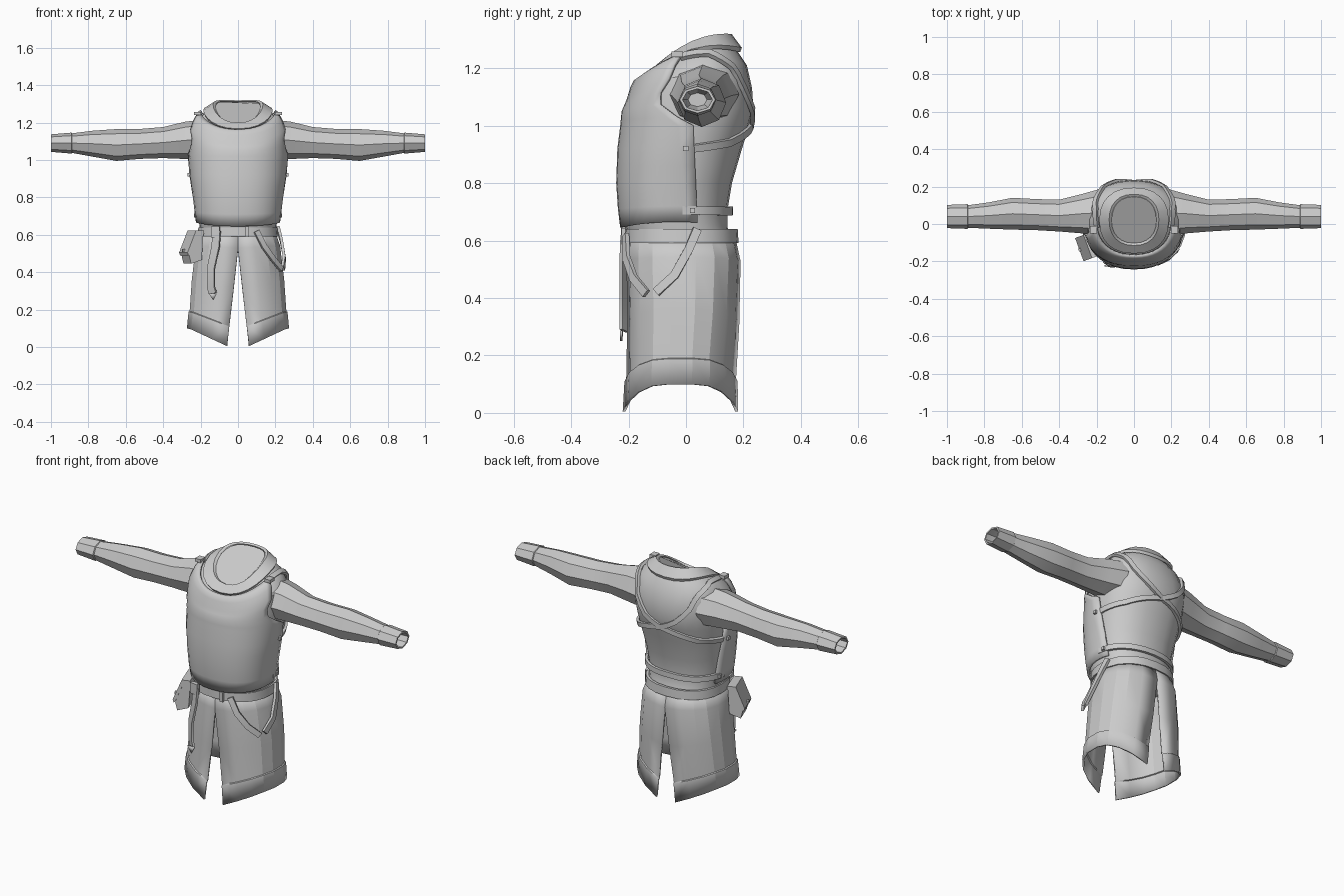
import bpy, bmesh, math
from mathutils import Vector, Matrix

if "Cube" in bpy.data.objects:
    bpy.data.objects.remove(bpy.data.objects["Cube"])

cloth = bpy.data.materials.new("plain grey")
cloth.diffuse_color = (0.6, 0.6, 0.6, 1)
cloth.use_nodes = True
cloth.node_tree.nodes["Principled BSDF"].inputs["Base Color"].default_value = cloth.diffuse_color


def make(name, verts, faces, thick=0, angle=30):
    me = bpy.data.meshes.new(name)
    me.from_pydata([tuple(v) for v in verts], [], faces)
    bm = bmesh.new()
    bm.from_mesh(me)
    bmesh.ops.remove_doubles(bm, verts=bm.verts, dist=0.0005)
    bmesh.ops.recalc_face_normals(bm, faces=bm.faces)
    bm.to_mesh(me)
    bm.free()
    ob = bpy.data.objects.new(name, me)
    bpy.context.collection.objects.link(ob)
    me.materials.append(cloth)
    if thick:
        m = ob.modifiers.new("thickness", 'SOLIDIFY')
        m.thickness = thick
        m.offset = -1
    bpy.ops.object.select_all(action='DESELECT')
    ob.select_set(True)
    bpy.context.view_layer.objects.active = ob
    bpy.ops.object.shade_smooth_by_angle(angle=math.radians(angle))
    return ob


def grid(name, rows, closed=False, caps=False, thick=0, angle=30):
    n = len(rows[0])
    verts = [p for r in rows for p in r]
    faces = []
    for j in range(len(rows) - 1):
        for i in range(n if closed else n - 1):
            k = (i + 1) % n
            faces.append((j * n + i, j * n + k, (j + 1) * n + k, (j + 1) * n + i))
    if caps:
        faces += [tuple(range(n)), tuple(range(len(verts) - n, len(verts)))]
    return make(name, verts, faces, thick, angle)


def lookup(table, v):
    v = min(max(v, table[0][0]), table[-1][0])
    for a, b in zip(table, table[1:]):
        if v <= b[0]:
            t = (v - a[0]) / (b[0] - a[0])
            return [p + (q - p) * t for p, q in zip(a[1:], b[1:])]


def spow(a, e):
    return math.copysign(abs(a) ** e, a)


N = 2.3   # squareness of the body cross-section


def oval(theta, w, f, b, off=0):
    """Point on a rounded section; theta 0 is the front, 90 degrees is +x."""
    s = -spow(math.cos(theta), 2 / N)
    x = spow(math.sin(theta), 2 / N) * (w + off)
    return x, (f + b) / 2 + s * ((b - f) / 2 + off), s


# side height, half width, front y, back y, tilt, droop
BODY = [(0.60, .20, -.195, .165, 0, 0), (0.665, .208, -.212, .145, 0, -.02),
        (0.72, .215, -.220, .145, 0, -.01), (0.80, .225, -.226, .16, 0, 0),
        (0.92, .243, -.222, .195, 0, 0), (1.00, .25, -.212, .22, 0, 0),
        (1.08, .255, -.207, .235, 0, -.03), (1.18, .25, -.19, .23, .02, -.07),
        (1.235, .21, -.165, .212, .035, -.06), (1.255, .165, -.14, .175, .055, -.045),
        (1.285, .118, -.10, .145, .06, -.035)]


def body(theta, v, off=0):
    w, f, b, tilt, droop = lookup(BODY, v)
    x, y, s = oval(theta, w, f, b, off)
    return Vector((x, y, v + tilt * s + droop * s * s + (off if v > 1.2 else 0)))


# Shirt torso, with a bowl closing the neck
ring = [2 * math.pi * i / 24 for i in range(24)]
levels = [r[0] for r in BODY]
grid("shirt_torso", [[body(t, v) for t in ring] for v in levels], True)
neck = [body(t, 1.285) for t in ring]
bowl_centre = Vector((0, .03, 1.13))
grid("neck_lining", [[p.lerp(bowl_centre, k) - Vector((0, 0, .05 * k * (1 - k)))
                      for p in neck] for k in (0, .12, .35, .65, .97)], True, True)
make("waist_lining", [oval(t, .195, -.19, .16)[:2] + (.6,) for t in ring],
     [tuple(range(24))])

# Raised collar band
collar = [(1.250, .004), (1.252, .014), (1.283, .012), (1.285, .002)]
grid("collar", [[body(t, v, o) for t in ring] for v, o in collar], True)

# Breastplate: curved front shell whose edge y changes with height
EDGE = [(.665, .04), (1.00, .025), (1.03, -.03), (1.08, -.09), (1.13, -.09),
        (1.18, -.06), (1.235, -.025), (1.246, -.02)]
rows = []
for v in [.665, .72, .8, .86, .92, 1.0, 1.03, 1.08, 1.13, 1.18, 1.21, 1.235, 1.246]:
    y = lookup(EDGE, v)[0]
    w, f, b, _, _ = lookup(BODY, v)
    s = (y - (f + b) / 2) / ((b - f) / 2 + .015)
    e = math.acos(-spow(s, N / 2))
    rows.append([body(e * (i / 10 - 1), v, .017) for i in range(21)])
grid("breastplate", rows, thick=.013, angle=40)

# Sleeves and cuffs: x, centre y, centre z, half depth, half height
SLEEVE = [(.19, .06, 1.11, .125, .105), (.28, .055, 1.105, .105, .10),
          (.40, .045, 1.093, .085, .083), (.52, .05, 1.086, .083, .08),
          (.65, .055, 1.08, .085, .085), (.78, .045, 1.087, .07, .069),
          (.89, .04, 1.09, .06, .052)]
CUFF = [(.885, .04, 1.09, .058, .05), (.89, .04, 1.09, .066, .056),
        (1.0, .04, 1.09, .062, .047), (1.0, .04, 1.09, .052, .038),
        (.93, .04, 1.09, .05, .036), (.85, .04, 1.09, .02, .015)]


def tube(name, table, side, caps=False):
    rows = [[(side * x, cy + hy * math.cos(k * math.pi / 4), cz + hz * math.sin(k * math.pi / 4))
             for k in range(8)] for x, cy, cz, hy, hz in table]
    grid(name, rows, True, caps)


# Skirt halves: fraction down, half width, front y, back y
SKIRT = [(0, .20, -.20, .17), (.15, .228, -.207, .19), (.5, .25, -.205, .186),
         (.84, .262, -.21, .175), (1, .27, -.217, .178)]


def skirt_point(u, f, side, off=0):
    w, fr, bk = lookup(SKIRT, f)
    slit = .058 * max(0, (f - .15) / .85)
    e = math.asin((slit / w) ** (N / 2))
    x, y, _ = oval(e + (math.pi - 2 * e) * u, w, fr, bk, off)
    xb = oval(.17 + (math.pi - .34) * u, .27, -.2, .2)[0]
    bottom = .005 + .095 * min(1, max(0, (xb - .058) / .2))
    return Vector((side * x, y, .62 + (bottom - .62) * f))


def strap(name, pts, centre, width=.03, thick=.01):
    """Flat band along a path, facing away from centre (None = the z axis)."""
    rows = []
    for i, p in enumerate(pts):
        tan = (pts[min(i + 1, len(pts) - 1)] - pts[max(i - 1, 0)]).normalized()
        nor = p - (centre if centre else Vector((0, 0, p.z)))
        nor = (nor - tan * nor.dot(tan)).normalized()
        sd = tan.cross(nor) * width / 2
        up = nor * thick
        rows.append([p - sd - up, p + sd - up, p + sd + up * .5, p - sd + up * .5])
    grid(name, rows, True, True)


def body_path(keys, off, steps=5):
    out = []
    for (t0, v0), (t1, v1) in zip(keys, keys[1:]):
        for k in range(steps):
            a = k / steps
            out.append(body(math.radians(t0 + (t1 - t0) * a), v0 + (v1 - v0) * a, off))
    return out + [body(math.radians(keys[-1][0]), keys[-1][1], off)]


def block(name, p, size, turn=0):
    sx, sy, sz = (s / 2 for s in size)
    rot = Matrix.Rotation(turn, 3, 'Z')
    rows = [[Vector(p) + rot @ Vector((x * sx, y * sy, z * sz))
             for x, y in ((-1, -1), (1, -1), (1, 1), (-1, 1))] for z in (-1, 1)]
    grid(name, rows, True, True)


for side, label in ((1, "left"), (-1, "right")):
    tube(label + "_sleeve", SLEEVE, side)
    tube(label + "_cuff", CUFF, side, True)
    cols = [i / 9 for i in range(10)]
    grid(label + "_skirt", [[skirt_point(u, f, side, o) for u in cols] for f, o in
         ((0, 0), (.15, 0), (.5, 0), (.825, 0), (.83, .006), (1, .006))],
         thick=.01, angle=20)
    # Strap from the shoulder, across the back, to the opposite flank
    keys = [(80, 1.243), (105, 1.238), (135, 1.2), (180, 1.0), (225, .94), (262, .92)]
    strap(label + "_back_strap", body_path([(side * t, v) for t, v in keys], .01),
          Vector((0, .02, 1.0)), .026)
    # Buckles and studs
    block(label + "_shoulder_buckle", body(side * math.radians(78), 1.24, .022),
          (.035, .04, .018))
    block(label + "_upper_stud", body(side * math.radians(92), .92, .02), (.014, .018, .018))
    block(label + "_lower_stud", body(side * math.radians(104), .705, .02), (.014, .018, .018))

# Waist strap behind and the main belt
strap("waist_strap", body_path([(95, .705), (180, .715), (265, .705)], .014, 8), None, .03)
belt = [(.592, .205, -.2, .17), (.592, .216, -.214, .183), (.64, .212, -.213, .18),
        (.64, .198, -.195, .165)]
grid("belt", [[oval(t, w, f, b)[:2] + (z,) for t in ring] for z, w, f, b in belt], True)
block("belt_buckle", (-.12, -.213, .615), (.045, .022, .06), -.12)
block("belt_loop", (.05, -.217, .615), (.02, .014, .056))

# Hanging belt end
strap("belt_end", [Vector(p) for p in ((-.115, -.214, .62), (-.12, -.217, .54),
      (-.145, -.216, .42), (-.145, -.216, .32), (-.135, -.217, .285))], None, .045, .008)
make("belt_tip", [(-.158, -.219, .287), (-.113, -.221, .287), (-.132, -.221, .25)],
     [(0, 1, 2)], thick=.008)

# Weapon hanger straps on the left hip
strap("front_hanger", [Vector(p) for p in ((.10, -.213, .62), (.14, -.21, .54),
      (.19, -.185, .47), (.235, -.14, .415))], None, .03)
strap("side_hanger", [Vector(p) for p in ((.215, .04, .64), (.234, .01, .57),
      (.25, -.04, .48), (.243, -.105, .42))], None, .03)


# Pouch on the right hip, with a folded flap and a stud
def prism(name, profile, width):
    place = Matrix.Translation((-.205, -.105, .525)) @ Matrix.Rotation(math.pi + .35, 4, 'Z')
    grid(name, [[place @ Vector((o, s * width / 2, z)) for o, z in profile]
                for s in (-1, 1)], True, True)


prism("pouch", [(0, .09), (.04, .09), (.085, -.02), (.07, -.08), (.01, -.06)], .12)
prism("pouch_flap", [(0, .097), (.045, .097), (.093, -.02), (.088, -.035),
                     (.08, -.03), (.035, .08), (0, .08)], .132)
block("pouch_stud", (-.289, -.137, .515), (.016, .016, .016), .35)
